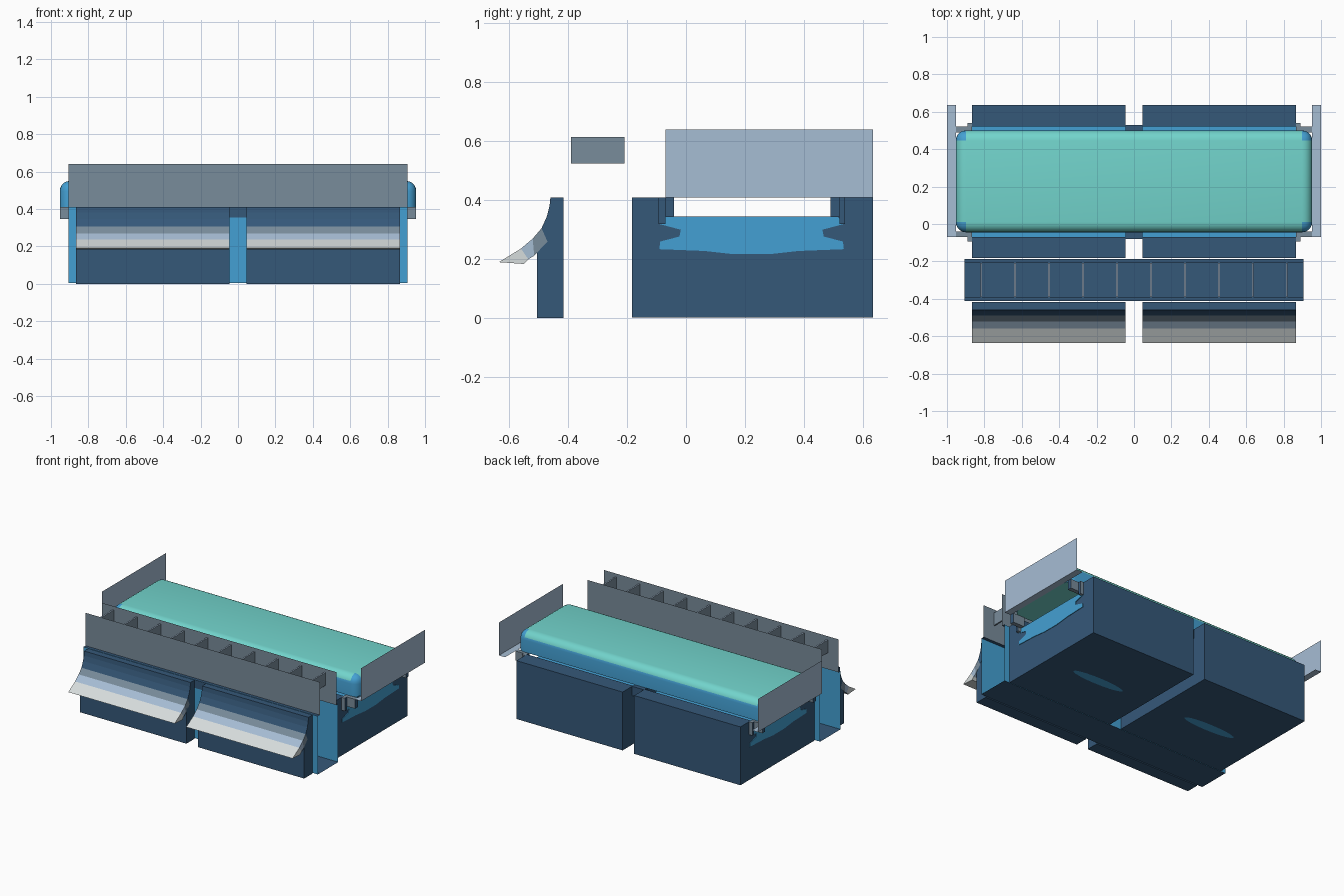
import bpy, bmesh

old = bpy.data.objects.get("Cube")
if old:
    bpy.data.objects.remove(old, do_unlink=True)


def material(name, rgb):
    lin = [((c / 255 + 0.055) / 1.055) ** 2.4 for c in rgb] + [1]
    m = bpy.data.materials.new(name)
    m.use_nodes = True
    m.diffuse_color = lin
    m.node_tree.nodes["Principled BSDF"].inputs["Base Color"].default_value = lin
    return m


navy = material("navy", (53, 88, 121))
blue = material("sky blue", (68, 160, 211))
teal = material("teal", (114, 212, 204))
slate = material("slate grey", (121, 140, 155))
pale = material("pale blue grey", (166, 189, 212))
white = material("off white", (214, 220, 220))


def finish(name, bm, mats, rule=None):
    """Turn a bmesh into an object, choosing each face's material by rule."""
    bm.normal_update()
    if rule:
        for f in bm.faces:
            f.material_index = rule(f)
    me = bpy.data.meshes.new(name)
    bm.to_mesh(me)
    bm.free()
    for m in mats:
        me.materials.append(m)
    ob = bpy.data.objects.new(name, me)
    bpy.context.collection.objects.link(ob)
    return ob


def prism(name, profile, x0, x1, mats, rule=None):
    """Extrude a (y, z) profile along x."""
    bm = bmesh.new()
    a = [bm.verts.new((x0, y, z)) for y, z in profile]
    b = [bm.verts.new((x1, y, z)) for y, z in profile]
    n = len(profile)
    bm.faces.new(a)
    bm.faces.new(b[::-1])
    for i in range(n):
        j = (i + 1) % n
        bm.faces.new((a[j], a[i], b[i], b[j]))
    bmesh.ops.recalc_face_normals(bm, faces=bm.faces)
    return finish(name, bm, mats, rule)


def box(name, x, y, z, mats, rule=None):
    profile = [(y[0], z[0]), (y[1], z[0]), (y[1], z[1]), (y[0], z[1])]
    return prism(name, profile, x[0], x[1], mats, rule)


def sheet(name, corners, mat):
    bm = bmesh.new()
    bm.faces.new([bm.verts.new(c) for c in corners])
    return finish(name, bm, [mat])


def upright(name, y, w, z0, z1, mat):
    return sheet(name, [(-w, y, z0), (w, y, z0), (w, y, z1), (-w, y, z1)], mat)


def level(name, x0, x1, y0, y1, z, mat):
    return sheet(name, [(x0, y0, z), (x1, y0, z), (x1, y1, z), (x0, y1, z)], mat)


INNER, OUTER, RIM = 0.045, 0.865, 0.41
MID = 0.2225

# Large rear blocks with a recess along the top
rear = [(-0.183, 0.003), (0.635, 0.003), (0.635, RIM), (0.52, RIM),
        (0.52, 0.345), (-0.07, 0.345), (-0.07, RIM), (-0.183, RIM)]


def recess_floor(f):
    return int(f.normal.z > 0.9 and f.calc_center_median().z < 0.38)


# Half outline of the coloured scoop on each end, from top to bottom
scoop = [(0.292, 0.343), (0.315, 0.32), (0.24, 0.3), (0.245, 0.277),
         (0.31, 0.26), (0.313, 0.234), (0.16, 0.228), (0.06, 0.217)]
scoop_outline = ([(MID + d, z) for d, z in scoop] +
                 [(MID - d, z) for d, z in reversed(scoop)])

# Front lip: matching points along its upper and lower surfaces
lip_top = [(-0.635, 0.19), (-0.56, 0.236), (-0.52, 0.27), (-0.49, 0.305),
           (-0.472, 0.345), (-0.463, 0.38), (-0.46, RIM)]
lip_low = [(-0.55, 0.184), (-0.535, 0.2), (-0.515, 0.212), (-0.47, 0.26),
           (-0.45, 0.3), (-0.44, 0.35), (-0.43, RIM)]
lip_colours = [white, pale, slate, navy, navy, navy]

for side, label in ((1, "left"), (-1, "right")):
    x0, x1 = side * INNER, side * OUTER
    prism(f"rear_block_{label}", rear, x0, x1, [navy, blue], recess_floor)
    prism(f"end_scoop_{label}", scoop_outline, x1, x1 + side * 0.004, [blue])

    # Elongated patch under each block
    bm = bmesh.new()
    bmesh.ops.create_circle(bm, cap_ends=True, segments=20, radius=1)
    for v in bm.verts:
        v.co = (side * 0.455 + v.co.x * 0.2, 0.19 + v.co.y * 0.035, 0.001)
    bmesh.ops.reverse_faces(bm, faces=bm.faces)
    finish(f"base_patch_{label}", bm, [blue])

    # Front block and its curved, banded lip
    front = [(-0.505, 0), (-0.416, 0), (-0.416, RIM), (-0.46, RIM),
             (-0.463, 0.38), (-0.472, 0.345), (-0.49, 0.305), (-0.505, 0.23)]
    prism(f"front_block_{label}", front, x0, x1, [navy])
    for i, mat in enumerate(lip_colours):
        band = [lip_top[i], lip_top[i + 1], lip_low[i + 1], lip_low[i]]
        prism(f"lip_band_{label}_{i + 1}", band, x0, x1 + side * 0.001, [mat])

    # End screen with a narrow foot
    sx = side * 1.0
    sheet(f"end_screen_{label}", [(sx, -0.07, RIM), (sx, 0.635, RIM),
                                  (sx, 0.635, 0.64), (sx, -0.07, 0.64)], pale)
    level(f"screen_foot_{label}", side * 0.953, sx, -0.07, 0.635, RIM, pale)

    # Brackets carrying the cushion past the block ends
    for part, ya, yb in (("front", -0.07, -0.04), ("back", 0.49, 0.52)):
        box(f"bracket_{part}_{label}", (x1, side * 0.953), (ya, yb),
            (0.345, RIM), [slate, navy], lambda f: int(abs(f.normal.x) > 0.5))
    for part, ya, yb in (("front", -0.093, -0.07), ("back", 0.52, 0.54)):
        box(f"bracket_step_{part}_{label}", (x1, side * 0.89), (ya, yb),
            (0.32, RIM), [slate, navy], lambda f: int(abs(f.normal.x) > 0.5))

# Small fillers between the two rear blocks
for part, ya, yb in (("front", -0.08, -0.04), ("back", 0.49, 0.53)):
    box(f"centre_filler_{part}", (-INNER, INNER), (ya, yb), (0.345, RIM), [navy])

# Open channel across the front
WIDE = 0.905
level("channel_floor", -WIDE, WIDE, -0.412, -0.187, 0.004, navy)
for part, wall, screen in (("front", -0.412, -0.39), ("back", -0.187, -0.208)):
    upright(f"channel_wall_{part}", wall, WIDE, 0.004, RIM, blue)
    level(f"channel_ledge_{part}", -WIDE, WIDE, min(wall, screen),
          max(wall, screen), RIM, navy)
    upright(f"channel_screen_{part}", screen, WIDE, RIM, 0.64, slate)
upright("channel_centre_cap", -0.414, INNER, 0.355, RIM, navy)

# Row of thin dividers between the channel screens
for i in range(10):
    x = -0.817 + i * 0.1815
    box(f"divider_{i + 1}", (x - 0.005, x + 0.005), (-0.39, -0.208),
        (0.525, 0.615), [slate, pale], lambda f: int(f.normal.z > 0.5))

# Rounded cushion slab: teal top and base, blue sides and corners
bm = bmesh.new()
bmesh.ops.create_cube(bm, size=1)
for v in bm.verts:
    v.co = (v.co.x * 1.906, 0.228 + v.co.y * 0.545, 0.48 + v.co.z * 0.14)
upper = [e for e in bm.edges if max(v.co.z for v in e.verts) > 0.5]
bmesh.ops.bevel(bm, geom=upper, offset=0.055, segments=5, profile=0.5,
                affect='EDGES')


def cushion_colour(f):
    c = f.calc_center_median()
    corner = abs(c.x) > 0.898 and abs(c.y - 0.228) > 0.217
    return int(corner or abs(f.normal.z) < 0.25)


cushion = finish("cushion_slab", bm, [teal, blue], cushion_colour)
bpy.ops.object.select_all(action='DESELECT')
cushion.select_set(True)
bpy.context.view_layer.objects.active = cushion
bpy.ops.object.shade_smooth_by_angle(angle=0.6)
